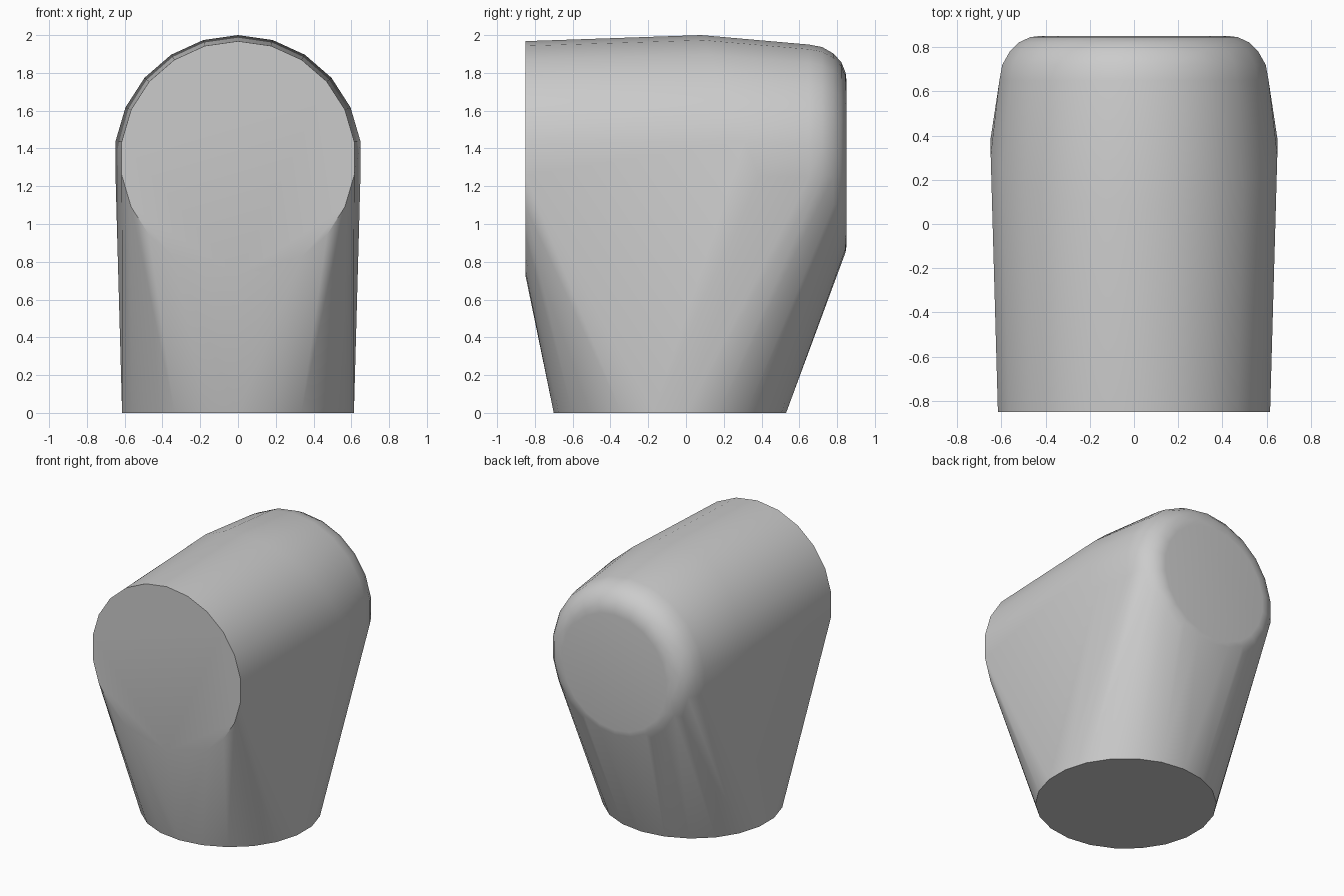
import bpy, bmesh, math

cube = bpy.data.objects.get("Cube")
if cube:
    bpy.data.objects.remove(cube, do_unlink=True)

# Single plain grey
grey = bpy.data.materials.new("plain grey")
grey.use_nodes = True
colour = (0.6, 0.6, 0.6, 1)
grey.diffuse_color = colour
grey.node_tree.nodes["Principled BSDF"].inputs["Base Color"].default_value = colour

SEGMENTS = 22
bm = bmesh.new()


def ring(point):
    """Add one circle of vertices; point maps (cos, sin) to a position."""
    for i in range(SEGMENTS):
        a = math.tau * (i + 0.5 * (SEGMENTS % 4 == 0)) / SEGMENTS + math.pi / 2
        bm.verts.new(point(math.cos(a), math.sin(a)))


# Base circle and flat front circle
ring(lambda c, s: (0.62 * c, -0.085 + 0.615 * s, 0))
ring(lambda c, s: (0.622 * c, -0.85, 1.348 + 0.62 * s))

# Widest ring, leaning forward at the top
ring(lambda c, s: (0.655 * c, 0.35 - 0.27 * s, 1.345 + 0.655 * s))

# Rounded rim leading to the flat back: (y, radius)
for y, r in [(0.65, 0.615), (0.72, 0.602), (0.78, 0.568),
             (0.822, 0.525), (0.845, 0.475), (0.85, 0.435)]:
    ring(lambda c, s: (r * c, y, 1.335 - 0.12 * max(0, 0.55 - r) + r * s))

# Tight skin over all the rings
hull = bmesh.ops.convex_hull(bm, input=bm.verts[:])
inside = {g for g in hull["geom_interior"] + hull["geom_unused"]
          if isinstance(g, bmesh.types.BMVert) and g.is_valid}
bmesh.ops.delete(bm, geom=list(inside), context='VERTS')
bmesh.ops.dissolve_limit(bm, angle_limit=math.radians(0.5),
                         verts=bm.verts[:], edges=bm.edges[:])
bmesh.ops.recalc_face_normals(bm, faces=bm.faces[:])

mesh = bpy.data.meshes.new("elbow_body")
bm.to_mesh(mesh)
bm.free()
body = bpy.data.objects.new("elbow_body", mesh)
bpy.context.collection.objects.link(body)
mesh.materials.append(grey)

# Smooth sides, sharp edges round the flat ends
bpy.ops.object.select_all(action='DESELECT')
body.select_set(True)
bpy.context.view_layer.objects.active = body
bpy.ops.object.shade_smooth_by_angle(angle=math.radians(30))
